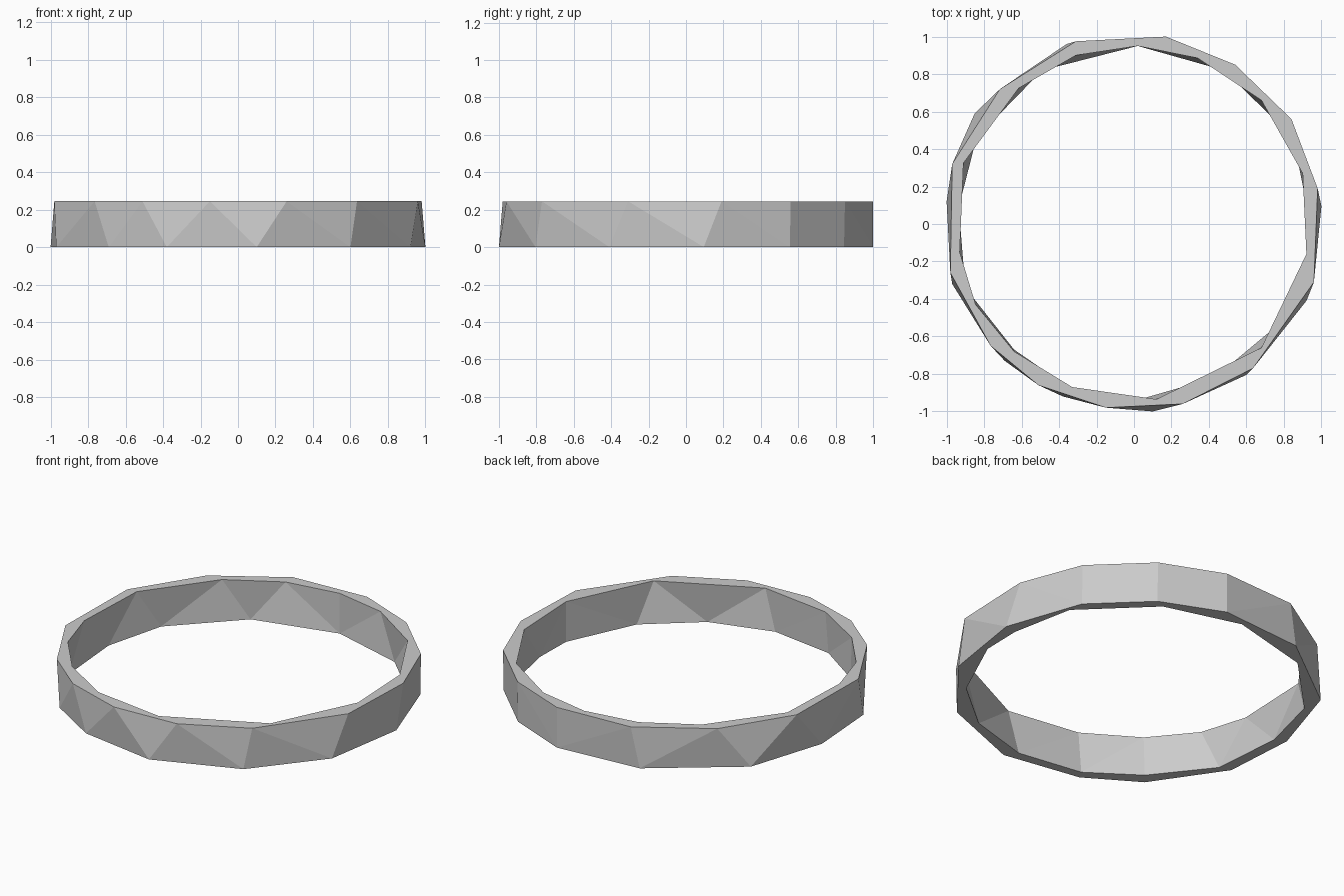
import bpy, bmesh
from mathutils import Vector

if "Cube" in bpy.data.objects:
    bpy.data.objects.remove(bpy.data.objects["Cube"])

H = 0.245  # band height

# Irregular hand-cut ring outlines, clockwise from the back
outer_top = [(.17, 1), (.54, .85), (.84, .56), (.98, .19), (.96, -.31), (.635, -.77), (.26, -.96),
             (-.15, -.98), (-.51, -.86), (-.765, -.65), (-.98, -.26), (-.97, .32), (-.715, .72), (-.31, .975)]
outer_bottom = [(.17, 1), (.54, .845), (.84, .555), (1, .095), (.92, -.41), (.6, -.805), (.1, -1),
                (-.38, -.92), (-.69, -.73), (-.97, -.32), (-1, .12), (-.85, .59), (-.36, .96)]
inner_top = [(.02, .95), (.34, .885), (.68, .66), (.9, .27), (.92, -.16), (.68, -.66), (.12, -.935),
             (-.33, -.87), (-.64, -.68), (-.845, -.43), (-.93, -.15), (-.91, .325), (-.615, .725), (-.31, .9)]
inner_bottom = [(.02, .95), (.48, .82), (.85, .46), (.925, .08), (.92, -.16), (.73, -.57), (.43, -.82),
                (.05, -.93), (-.35, -.87), (-.64, -.67), (-.9, -.34), (-.935, .09), (-.84, .46), (-.49, .82)]

bm = bmesh.new()


def ring(points, z):
    return [bm.verts.new((x, y, z)) for x, y in points]


def zip_rings(a, b):
    """Join two closed rings with triangles, always taking the shorter diagonal."""
    i = j = 0
    while i < len(a) or j < len(b):
        p, q = a[i % len(a)], b[j % len(b)]
        p2, q2 = a[(i + 1) % len(a)], b[(j + 1) % len(b)]
        step_a = j == len(b) or (i < len(a) and (p2.co - q.co).length <= (q2.co - p.co).length)
        if step_a:
            bm.faces.new((p, q, p2))
            i += 1
        else:
            bm.faces.new((p, q, q2))
            j += 1


# Four rings, joined as outer wall, top rim, inner wall and bottom rim
ot, ob = ring(outer_top, H), ring(outer_bottom, 0)
it, ib = ring(inner_top, H), ring(inner_bottom, 0)
for a, b in ((ob, ot), (ot, it), (it, ib), (ib, ob)):
    zip_rings(a, b)
bmesh.ops.recalc_face_normals(bm, faces=bm.faces)

mesh = bpy.data.meshes.new("faceted_ring")
bm.to_mesh(mesh)
bm.free()
obj = bpy.data.objects.new("faceted_ring", mesh)
bpy.context.collection.objects.link(obj)

mat = bpy.data.materials.new("light grey")
mat.diffuse_color = (0.6, 0.6, 0.6, 1)
mat.use_nodes = True
mat.node_tree.nodes["Principled BSDF"].inputs["Base Color"].default_value = mat.diffuse_color
mesh.materials.append(mat)
